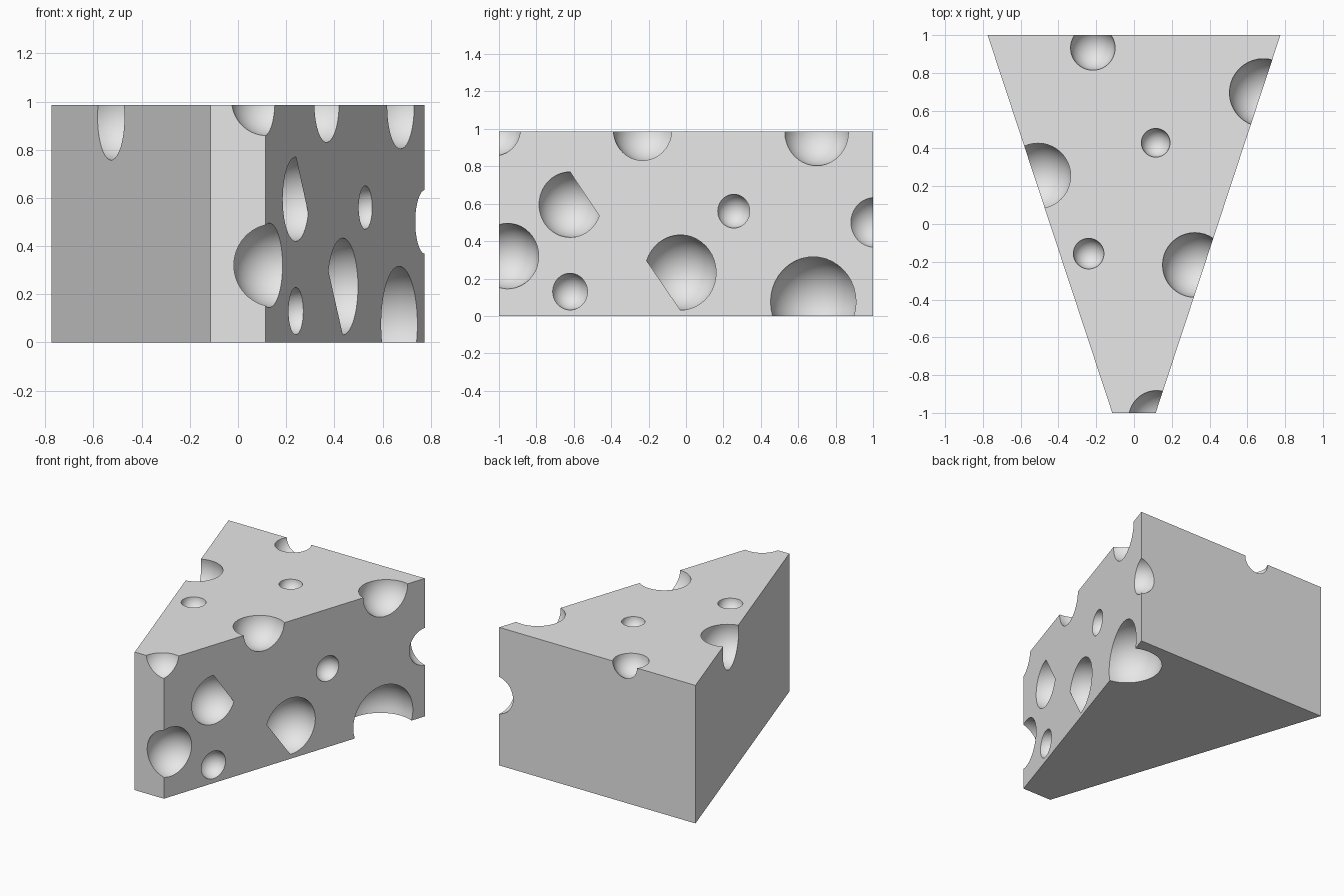
import bpy, bmesh
from mathutils import Matrix, Vector

if "Cube" in bpy.data.objects:
    bpy.data.objects.remove(bpy.data.objects["Cube"])

HEIGHT = 0.985
FRONT_HALF, BACK_HALF = 0.115, 0.775


def mesh_object(name, bm):
    bmesh.ops.recalc_face_normals(bm, faces=bm.faces)
    mesh = bpy.data.meshes.new(name)
    bm.to_mesh(mesh)
    bm.free()
    obj = bpy.data.objects.new(name, mesh)
    bpy.context.collection.objects.link(obj)
    return obj


def right_side_x(y):
    return FRONT_HALF + (BACK_HALF - FRONT_HALF) * (y + 1) / 2


# Wedge body: extruded trapezoid
bm = bmesh.new()
outline = [(-FRONT_HALF, -1), (FRONT_HALF, -1), (BACK_HALF, 1), (-BACK_HALF, 1)]
base = bm.faces.new([bm.verts.new((x, y, 0)) for x, y in outline])
ext = bmesh.ops.extrude_face_region(bm, geom=[base], use_keep_orig=True)
bmesh.ops.translate(bm, vec=(0, 0, HEIGHT),
                    verts=[g for g in ext["geom"] if isinstance(g, bmesh.types.BMVert)])
wedge = mesh_object("cheese_wedge", bm)

# Holes centred on the right cut face: y, z, radius
holes = [(right_side_x(y), y, z, r) for y, z, r in [
    (-0.62, 0.595, 0.175), (-0.62, 0.13, 0.098),
    (-0.03, 0.232, 0.201), (0.255, 0.56, 0.09)]]
# Holes on the top: x, y, z, radius
holes += [(-0.218, 0.932, HEIGHT, 0.118), (0.115, 0.43, HEIGHT, 0.076),
          (-0.24, -0.157, HEIGHT, 0.081)]
# Holes that break through edges and corners
holes += [(-0.508, 0.255, 0.936, 0.18), (0.322, -0.217, 0.996, 0.172),
          (0.685, 0.695, 0.983, 0.18), (0.12, -1.03, 1.005, 0.15),
          (0.155, -0.962, 0.32, 0.177), (0.64, 0.69, 0.075, 0.243),
          (0.80, 1.0, 0.5, 0.135)]

bm = bmesh.new()
for x, y, z, r in holes:
    bmesh.ops.create_uvsphere(bm, u_segments=40, v_segments=20, radius=r,
                              matrix=Matrix.Translation(Vector((x, y, z))))
cutter = mesh_object("hole_cutter", bm)
cutter.hide_render = True

# Carve the holes and bake the result
mod = wedge.modifiers.new("holes", 'BOOLEAN')
mod.operation = 'DIFFERENCE'
mod.solver = 'EXACT'
mod.object = cutter
bpy.context.view_layer.update()
evaluated = wedge.evaluated_get(bpy.context.evaluated_depsgraph_get())
carved = bpy.data.meshes.new_from_object(evaluated)
wedge.modifiers.clear()
wedge.data = carved
bpy.data.objects.remove(cutter)

# Single plain colour
grey = bpy.data.materials.new("light grey")
grey.diffuse_color = (0.8, 0.8, 0.8, 1)
grey.use_nodes = True
grey.node_tree.nodes["Principled BSDF"].inputs["Base Color"].default_value = grey.diffuse_color
carved.materials.clear()
carved.materials.append(grey)

# Smooth hole interiors, sharp rims
bpy.context.view_layer.objects.active = wedge
wedge.select_set(True)
bpy.ops.object.shade_smooth_by_angle(angle=0.5)
